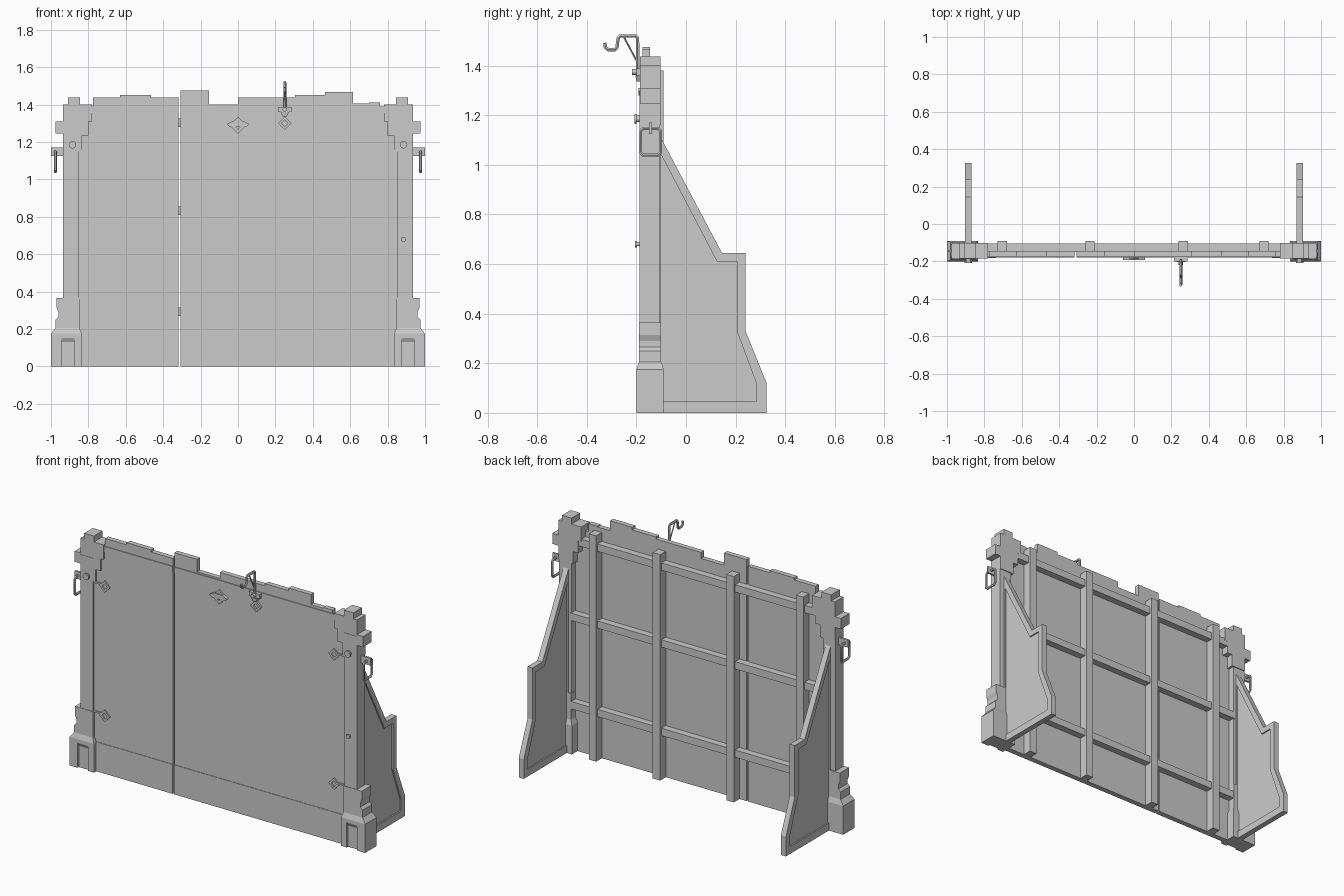
import bpy, bmesh
from math import cos, sin, pi

if "Cube" in bpy.data.objects:
    bpy.data.objects.remove(bpy.data.objects["Cube"])


def finish(name, bm):
    bmesh.ops.recalc_face_normals(bm, faces=bm.faces)
    me = bpy.data.meshes.new(name)
    bm.to_mesh(me)
    bm.free()
    ob = bpy.data.objects.new(name, me)
    bpy.context.collection.objects.link(ob)
    return ob


def place(p, axis, t):
    return (t, p[0], p[1]) if axis == 'x' else (p[0], t, p[1])


def bridge(bm, a, b):
    n = len(a)
    for i in range(n):
        bm.faces.new((a[i], a[(i + 1) % n], b[(i + 1) % n], b[i]))


def prism(name, pts, axis, a, b):
    """Extrude a profile along x or y from a to b."""
    bm = bmesh.new()
    la, lb = [[bm.verts.new(place(p, axis, t)) for p in pts] for t in (a, b)]
    bridge(bm, la, lb)
    bm.faces.new(la)
    bm.faces.new(lb)
    return finish(name, bm)


def frame(name, outer, inner, axis, a, b):
    """Closed rim between two matching outlines."""
    bm = bmesh.new()
    loops = [[bm.verts.new(place(p, axis, t)) for p in pts]
             for pts, t in ((outer, a), (outer, b), (inner, b), (inner, a))]
    for i in range(4):
        bridge(bm, loops[i], loops[(i + 1) % 4])
    return finish(name, bm)


def box(name, x0, x1, y0, y1, z0, z1):
    return prism(name, [(x0, z0), (x1, z0), (x1, z1), (x0, z1)], 'y', y0, y1)


def loft(name, rings):
    """Stack of rectangles (z, x0, x1, y0, y1)."""
    bm = bmesh.new()
    ls = [[bm.verts.new(c) for c in ((x0, y0, z), (x1, y0, z), (x1, y1, z), (x0, y1, z))]
          for z, x0, x1, y0, y1 in rings]
    for a, b in zip(ls, ls[1:]):
        bridge(bm, a, b)
    bm.faces.new(ls[0])
    bm.faces.new(ls[-1])
    return finish(name, bm)


def disc(name, x, z, r, y0, y1):
    pts = [(x + r * cos(i * pi / 6), z + r * sin(i * pi / 6)) for i in range(12)]
    return prism(name, pts, 'y', y0, y1)


def rod(name, pts, r, closed=False):
    cu = bpy.data.curves.new(name, 'CURVE')
    cu.dimensions = '3D'
    cu.bevel_depth = r
    cu.bevel_resolution = 1
    cu.use_fill_caps = True
    sp = cu.splines.new('POLY')
    sp.points.add(len(pts) - 1)
    for p, c in zip(sp.points, pts):
        p.co = (*c, 1)
    sp.use_cyclic_u = closed
    ob = bpy.data.objects.new(name, cu)
    bpy.context.collection.objects.link(ob)
    bpy.ops.object.select_all(action='DESELECT')
    ob.select_set(True)
    bpy.context.view_layer.objects.active = ob
    bpy.ops.object.convert(target='MESH')
    bpy.ops.object.shade_smooth_by_angle()


def diamond(x, z, r):
    return [(x - r, z), (x, z - r), (x + r, z), (x, z + r)]


def wall(name, x0, x1, steps):
    """Panel with a stepped plank top; steps = (right edge, height)."""
    pts, left = [(x1, 0), (x0, 0)], x0
    for right, z in steps:
        pts += [(left, z), (right, z)]
        left = right
    prism(name, pts, 'y', -0.175, -0.145)


# Wall panels, split by a narrow gap
wall('left_wall', -0.87, -0.317,
     [(-0.775, 1.36), (-0.63, 1.437), (-0.465, 1.45), (-0.317, 1.437)])
wall('right_wall', -0.308, 0.87,
     [(-0.155, 1.475), (0, 1.40), (0.305, 1.437), (0.465, 1.45), (0.615, 1.466),
      (0.70, 1.405), (0.76, 1.41), (0.87, 1.36)])

# Top trim and bottom skirt on the front
for side, x0, x1 in (('left', -0.85, -0.317), ('right', -0.308, 0.85)):
    box(side + '_top_trim', max(x0, -0.78), min(x1, 0.78), -0.18, -0.17, 1.355, 1.39)
    box(side + '_skirt', x0, x1, -0.178, -0.17, 0, 0.18)

# Back framework
for i, (x, top) in enumerate(((-0.705, 1.38), (-0.235, 1.38), (0.263, 1.38), (0.695, 1.38))):
    box(f'back_post_{i}', x - 0.025, x + 0.025, -0.15, -0.09, 0, top)
for i, z in enumerate((0.27, 0.81, 1.28)):
    box(f'back_rail_{i}', -0.86, 0.86, -0.15, -0.103, z, z + 0.045)

OUTER = [(-0.107, 0), (0.325, 0), (0.325, 0.12), (0.24, 0.33), (0.24, 0.645), (0.145, 0.645), (-0.107, 1.12)]
INNER = [(-0.1, 0.045), (0.285, 0.045), (0.285, 0.115), (0.205, 0.33), (0.205, 0.61), (0.125, 0.61), (-0.1, 1.04)]
CAPITAL = [(0.835, 1.16), (0.935, 1.16), (0.935, 1.245), (0.975, 1.245), (0.975, 1.31),
           (0.935, 1.31), (0.935, 1.40), (0.91, 1.40), (0.91, 1.437), (0.845, 1.437),
           (0.845, 1.40), (0.78, 1.40), (0.78, 1.31), (0.80, 1.31), (0.80, 1.235), (0.835, 1.235)]

for s, side in ((-1, 'left'), (1, 'right')):
    # Corner pillar and stepped capital
    box(side + '_pillar', s * 0.85, s * 0.935, -0.187, -0.107, 0.2, 1.3)
    prism(side + '_capital', [(s * x, z) for x, z in CAPITAL], 'y', -0.185, -0.102)

    # Foot with a recess in its front
    foot = loft(side + '_foot', [(z, s * a, s * b, c, d) for z, a, b, c, d in (
        (0, 0.835, 1.0, -0.2, -0.09), (0.175, 0.835, 1.0, -0.2, -0.09),
        (0.205, 0.848, 0.975, -0.19, -0.1), (0.25, 0.848, 0.975, -0.19, -0.1),
        (0.265, 0.848, 0.96, -0.19, -0.1), (0.29, 0.848, 0.96, -0.19, -0.1),
        (0.315, 0.848, 0.97, -0.19, -0.1), (0.365, 0.848, 0.97, -0.19, -0.1))])
    cut = prism('foot_cutter', [(-0.22, -0.02), (-0.188, -0.02), (-0.188, 0.13),
                                (-0.2, 0.152), (-0.22, 0.152)], 'x', s * 0.875, s * 0.945)
    cut.hide_render = True
    mod = foot.modifiers.new('recess', 'BOOLEAN')
    mod.operation = 'DIFFERENCE'
    mod.object = cut
    bpy.context.view_layer.objects.active = foot
    bpy.ops.object.modifier_apply(modifier=mod.name)
    bpy.data.objects.remove(cut)

    # Rear buttress: rim around a thinner web
    frame(side + '_buttress_rim', OUTER, INNER, 'x', s * 0.869, s * 0.903)
    mid = [((a[0] + b[0]) / 2, (a[1] + b[1]) / 2) for a, b in zip(OUTER, INNER)]
    prism(side + '_buttress_web', mid, 'x', s * 0.877, s * 0.895)

    # Side handle: bracket and hanging link
    box(side + '_handle_bracket', s * 0.93, s * 1.0, -0.15, -0.138, 1.125, 1.17)
    y0, y1, z0, z1, c = -0.183, -0.103, 1.04, 1.147, 0.01
    rod(side + '_handle_link', [(s * 0.976, y, z) for y, z in (
        (y0 + c, z0), (y1 - c, z0), (y1, z0 + c), (y1, z1 - c),
        (y1 - c, z1), (y0 + c, z1), (y0, z1 - c), (y0, z0 + c))], 0.008, True)

    # Pillar bolts and diamond latches
    disc(side + '_bolt', s * 0.885, 1.185, 0.013, -0.2, -0.18)
    disc(side + '_bolt_head', s * 0.885, 1.185, 0.02, -0.208, -0.199)
    for z in (1.145, 0.355):
        x = s * 0.775
        frame(side + '_latch', diamond(x, z, 0.036), diamond(x, z, 0.018), 'y', -0.183, -0.17)
        box(side + '_latch_stem', s * 0.795, s * 0.855, -0.182, -0.17, z + 0.004, z + 0.014)

disc('lower_bolt', 0.885, 0.68, 0.008, -0.2, -0.18)
disc('lower_bolt_head', 0.885, 0.68, 0.013, -0.205, -0.198)

# Small cleat near the top centre
frame('cleat_diamond', diamond(0, 1.29, 0.045), diamond(0, 1.29, 0.022), 'y', -0.186, -0.17)
prism('cleat_bar', [(-0.06, 1.295), (-0.045, 1.28), (0.045, 1.28), (0.06, 1.295),
                    (0.03, 1.31), (-0.03, 1.31)], 'y', -0.192, -0.17)

# Hook with its mount, brace and latch
hx = 0.25
frame('hook_latch', diamond(hx, 1.30, 0.036), diamond(hx, 1.30, 0.018), 'y', -0.186, -0.17)
box('hook_mount', hx - 0.036, hx + 0.036, -0.2, -0.17, 1.36, 1.388)
disc('hook_mount_knob', hx, 1.374, 0.012, -0.218, -0.195)
loft('hook_socket', [(1.335, hx - 0.01, hx + 0.01, -0.2, -0.175), (1.36, hx - 0.022, hx + 0.022, -0.204, -0.175)])
rod('hook', [(hx, y, z) for y, z in (
    (-0.195, 1.345), (-0.195, 1.51), (-0.203, 1.519), (-0.266, 1.519), (-0.274, 1.51),
    (-0.278, 1.474), (-0.287, 1.464), (-0.314, 1.464), (-0.325, 1.474), (-0.327, 1.492))], 0.008)
rod('hook_brace', [(hx, -0.25, 1.515), (hx, -0.197, 1.415)], 0.004)
